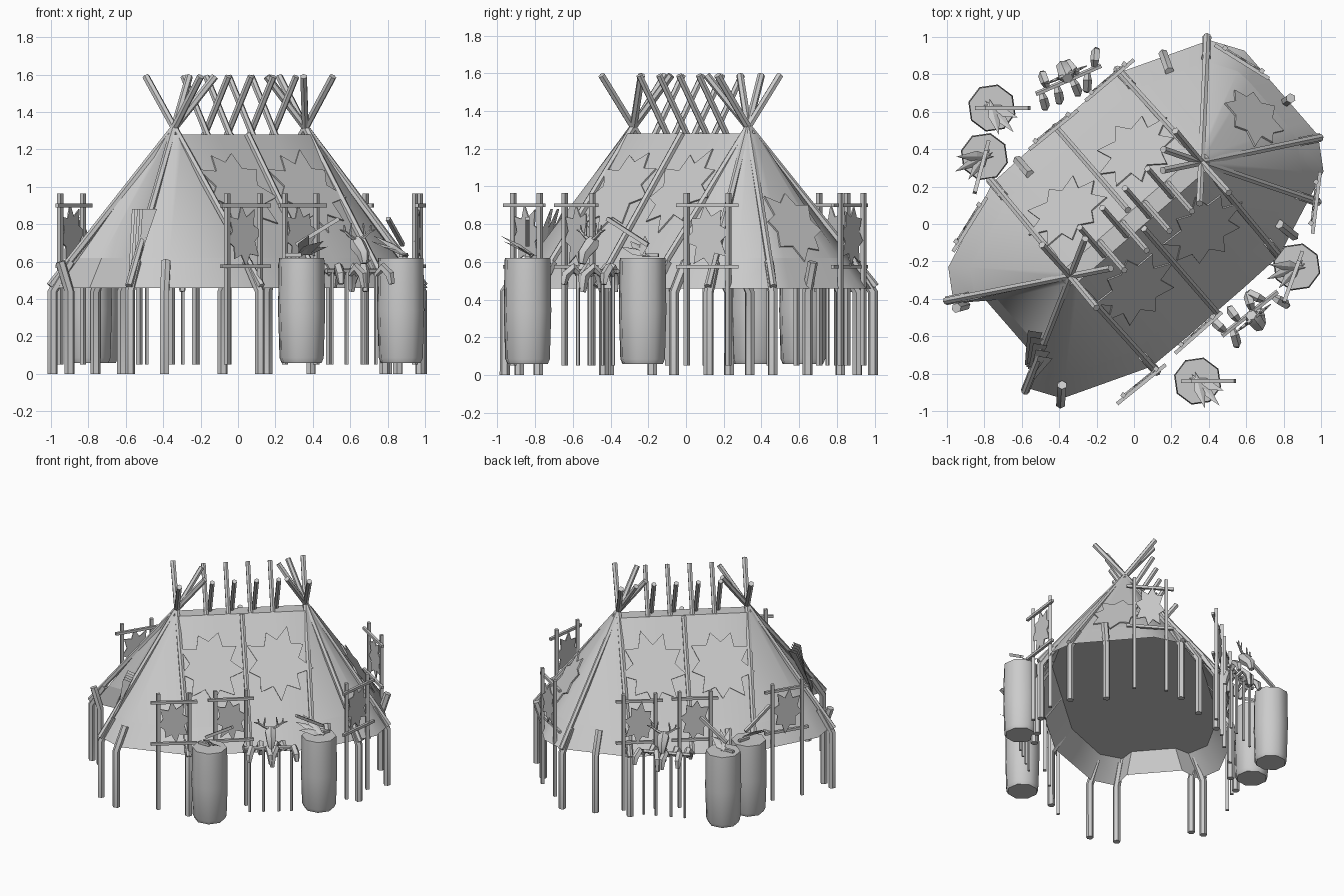
import bpy, bmesh, math, random
from mathutils import Vector, Matrix

if "Cube" in bpy.data.objects:
    bpy.data.objects.remove(bpy.data.objects["Cube"])

random.seed(4)
CEN = Vector((0.01, 0.025, 0))
U = Vector((0.755, 0.656, 0)).normalized()   # long axis of the tent
V = Vector((-U.y, U.x, 0))
Z = Vector((0, 0, 1))


def P(u, v, z):
    return CEN + U * u + V * v + Z * z


def finish(name, bm, angle=None):
    me = bpy.data.meshes.new(name)
    bm.to_mesh(me)
    bm.free()
    ob = bpy.data.objects.new(name, me)
    bpy.context.collection.objects.link(ob)
    if angle:
        bpy.ops.object.select_all(action='DESELECT')
        bpy.context.view_layer.objects.active = ob
        ob.select_set(True)
        bpy.ops.object.shade_smooth_by_angle(angle=math.radians(angle))
    return ob


def tube(bm, pts, radii, n=6):
    """Capped tube through points."""
    if not isinstance(radii, (list, tuple)):
        radii = [radii] * len(pts)
    rings = []
    for i, p in enumerate(pts):
        d = (pts[min(i + 1, len(pts) - 1)] - pts[max(i - 1, 0)]).normalized()
        # fixed side axis for the whole tube, so that bends do not twist
        whole = (pts[-1] - pts[0]).normalized()
        ref = whole.cross(Z if abs(whole.z) < 0.9 else Vector((.6, .8, 0)))
        if len(pts) == 3:
            ref = (pts[1] - pts[0]).cross(pts[2] - pts[1])
        a = (ref - d * ref.dot(d)).normalized()
        b = d.cross(a)
        rings.append([bm.verts.new(p + (a * math.cos(t) + b * math.sin(t)) * radii[i])
                      for t in [2 * math.pi * (k + .5) / n for k in range(n)]])
    for r, s in zip(rings, rings[1:]):
        for k in range(n):
            bm.faces.new((r[k], r[(k + 1) % n], s[(k + 1) % n], s[k]))
    bm.faces.new(rings[0][::-1])
    bm.faces.new(rings[-1])


def star(bm, c, ax, ay, rx, ry, tips=10, depth=0.008):
    """Jagged hide, as a thin slab."""
    n = ax.cross(ay).normalized()
    f, b = [], []
    for k in range(tips * 2):
        t = math.pi * k / tips + 0.15
        s = random.uniform(.9, 1.1) if k % 2 == 0 else random.uniform(.62, .72)
        q = c + ax * rx * s * math.cos(t) + ay * ry * s * math.sin(t)
        f.append(bm.verts.new(q + n * depth / 2))
        b.append(bm.verts.new(q - n * depth / 2))
    bm.faces.new(f)
    bm.faces.new(b[::-1])
    for k in range(len(f)):
        j = (k + 1) % len(f)
        bm.faces.new((f[k], b[k], b[j], f[j]))


def leaf(bm, a, b, w, side):
    m = a.lerp(b, .45)
    v = [bm.verts.new(q) for q in (a, m + side * w, b, m - side * w, m + Z * .012)]
    for i in range(4):
        bm.faces.new((v[i], v[(i + 1) % 4], v[4]))
    bm.faces.new((v[3], v[2], v[1], v[0]))


# Tent skin: ridge loop, raised floor loop, skirt rim loop
def loop(quarter, z, inset):
    q = quarter
    half = q + [(u, -v) for u, v in q[::-1]]
    # the doorway at the far end is tucked in
    other = [(-u + (inset if abs(v) < .21 and u > .6 else 0), -v) for u, v in half]
    return [P(u, v, z) for u, v in half + other]


loops = [loop([(.2, .05), (.45, .05), (.48, .045), (.5, .03), (.51, .015)], 1.28, 0),
         loop([(.2, .53), (.45, .53), (.84, .39), (.93, .24), (.94, .16)], .62, .1),
         loop([(.2, .655), (.45, .65), (.925, .465), (1.03, .30), (1.03, .20)], .46, .14)]
bm = bmesh.new()
rows = [[bm.verts.new(p) for p in l] for l in loops]
for a, b in zip(rows, rows[1:]):
    for i in range(len(a)):
        j = (i + 1) % len(a)
        bm.faces.new((a[i], b[i], b[j], a[j]))
bm.faces.new(rows[0])
bm.faces.new(rows[1])
finish("tent_skin", bm, 40)

# Patches on the skin, two per long side and one on the closed end
bm = bmesh.new()
for s in (1, -1):
    slope = (V * s * .48 - Z * .66).normalized()
    out = (V * s * .66 + Z * .48).normalized() * .008
    for u in (-.25, .24):
        star(bm, P(u, s * .272, .975) + out, U, slope, .23, .27, 9)
star(bm, P(.835, 0, .79), V, (U * .42 - Z * .66).normalized(), .19, .21, 8, .01)
finish("skin_patches", bm)

# Folded door flap at the open end
bm = bmesh.new()
for i in range(5):
    a = P(-.80 - .012 * i, -.10 - .035 * i, .88)
    w = V * .03 - U * .025
    bm.faces.new([bm.verts.new(q) for q in
                  (a + w, a - w, P(-.93 - .01 * i, -.21 - .02 * i, .60),
                   P(-.96, -.2 - .012 * i, .49 + .012 * i), P(-.91, -.15 - .02 * i, .65))])
finish("door_flap", bm)

# Long poles gathered at both ends, crossing above the skin
feet = [(.45, .66), (.92, .48), (1.02, -.31), (.79, -.56), (.45, -.66),
        (-.45, .66), (-1.04, .33), (-1.04, -.30), (-.45, -.68)]
bm = bmesh.new()
for u, v in feet:
    apex = .464 if u > 0 else -.464
    foot = P(u, v, .47)
    lean = (P(u, v, 0) - P(apex, 0, 0)).normalized()
    knot = P(apex, 0, 1.29) + lean * .02
    foot += lean * .015
    d = knot - foot
    tube(bm, [foot, foot + d * (1.12 / d.z)], .02)
finish("tent_poles", bm)

# Crossing ridge poles and one long rib on each side
bm = bmesh.new()
for u in (-.24, -.08, .08, .24):
    for s in (1, -1):
        tube(bm, [P(u + .015 * s, s * .04, 1.26), P(u + .015 * s, -s * .165, 1.59)], .018)
for s in (1, -1):
    tube(bm, [P(0, s * .66, .47), P(0, s * .065, 1.28)], .019)
finish("ridge_poles", bm)

# Bent support posts around the rim; those at the ends splay outward
bm = bmesh.new()
for u, v in feet + [(-.27, .65), (.69, .57), (.58, -.62), (-.95, -.48), (1.0, -.05), (-.99, .25)]:
    p = P(u, v, 0)
    inn = (P(math.copysign(.464, u) if abs(u) > .4 else u, 0, 0) - p).normalized()
    lean = -.05 if (u, v) in ((1.0, -.05), (-.99, .25)) else .10
    tube(bm, [p, p + Z * .44, p + inn * lean + Z * .6], .027, 6)
finish("support_posts", bm, 30)

# Hide stretching frames
frames = [((.44, .97), (.73, .79)), ((-.27, .67), (-.01, .89)), ((-.57, .41), (-.31, .62)),
          ((-.98, -.14), (-.80, .15)), ((.94, -.05), (.98, .28)),
          ((.21, -.68), (.46, -.46)), ((-.10, -.95), (.16, -.74))]
wood, hide = bmesh.new(), bmesh.new()
for a, b in frames:
    a, b = Vector((*a, 0)), Vector((*b, 0))
    d = (b - a).normalized()
    out = Vector((d.y, -d.x, 0))
    for q in (a + d * .055, b - d * .055):
        tube(wood, [q + Z * .05, q + Z * .965], .017, 4)
    for z in (.575, .9):
        tube(wood, [a + Z * z + out * .015, b + Z * z + out * .015], .014, 4)
    star(hide, (a + b) / 2 + Z * .735, d, Z, .115, .165, 8)
finish("frame_wood", wood)
finish("frame_hides", hide)

# Barrels holding a stick and leaf blades
bar, stick, blades = bmesh.new(), bmesh.new(), bmesh.new()
for x, y, ang in ((.34, -.84, 0), (.87, -.23, -110), (-.76, .62, 0), (-.80, .36, -105)):
    o = Vector((x, y, 0))
    tube(bar, [o + Z * z for z in (.058, .085, .34, .60, .62)],
         [.11, .122, .13, .126, .124], 8)
    R = Matrix.Rotation(math.radians(ang), 3, 'Z')
    tube(stick, [o + R @ Vector((-.03, 0, .69)), o + R @ Vector((.2, 0, .83))], .015, 4)
    tube(stick, [o + R @ Vector((-.09, 0, .635)), o + R @ Vector((.0, 0, .635))], .014, 4)
    for k, t in enumerate((-75, -48, -20)):
        d = R @ Vector((math.cos(math.radians(t)), math.sin(math.radians(t)), 0))
        leaf(blades, o - d * .05 + Z * .63, o + d * (.15 + .025 * (k % 2)) + Z * (.74 - .03 * k),
             .035, (d.cross(Z) + Z * .5).normalized())
finish("barrels", bar, 50)
finish("barrel_sticks", stick)
finish("barrel_blades", blades)

# Drying racks: rail, thin legs, drooping strips, antlered skull
rack, strips, skull = bmesh.new(), bmesh.new(), bmesh.new()
for cx, cy, dx, dy, s in ((.62, -.48, .78, .62, 1), (-.35, .77, .92, .40, -1)):
    o = Vector((cx, cy, 0))
    d = Vector((dx, dy, 0)).normalized()
    side = Vector((d.y, -d.x, 0)) * s
    tube(rack, [o - d * .19 + Z * .55, o + d * .19 + Z * .55], .014, 5)
    for t in (-.15, -.05, .06, .15):
        tube(rack, [o + d * t + Z * .05, o + d * t + Z * .55], .011, 5)
    for k in range(4):
        for e in (1, -1):
            q = o + d * (-.14 + .09 * k + .02 * e) + Z * .53
            w = side * e + d * random.uniform(-.6, .6)
            tube(strips, [q, q + w * .04 + Z * .04, q + w * .08,
                          q + w * .09 - Z * (.05 + .02 * (k % 3))],
                 [.014, .026, .026, .016], 5)
    h = o + side * .03 + Z * .69
    tube(skull, [h - Z * .1 + side * .06, h - Z * .05 + side * .05, h, h + Z * .03 - side * .02],
         [.02, .036, .045, .03], 6)
    for e in (1, -1):
        base = h + Z * .02
        tip = [base, base + d * e * .05 + Z * .025, base + d * e * .085 + Z * .05,
               base + d * e * .09 + Z * .085]
        tube(skull, tip, [.012, .01, .008, .004], 5)
        tube(skull, [tip[1], tip[1] + Z * .07 - d * e * .01], [.009, .004], 5)
        tube(skull, [tip[2], tip[2] + d * e * .035 + Z * .01], [.008, .003], 5)
finish("rack_wood", rack)
finish("rack_strips", strips, 40)
finish("rack_skulls", skull, 40)
